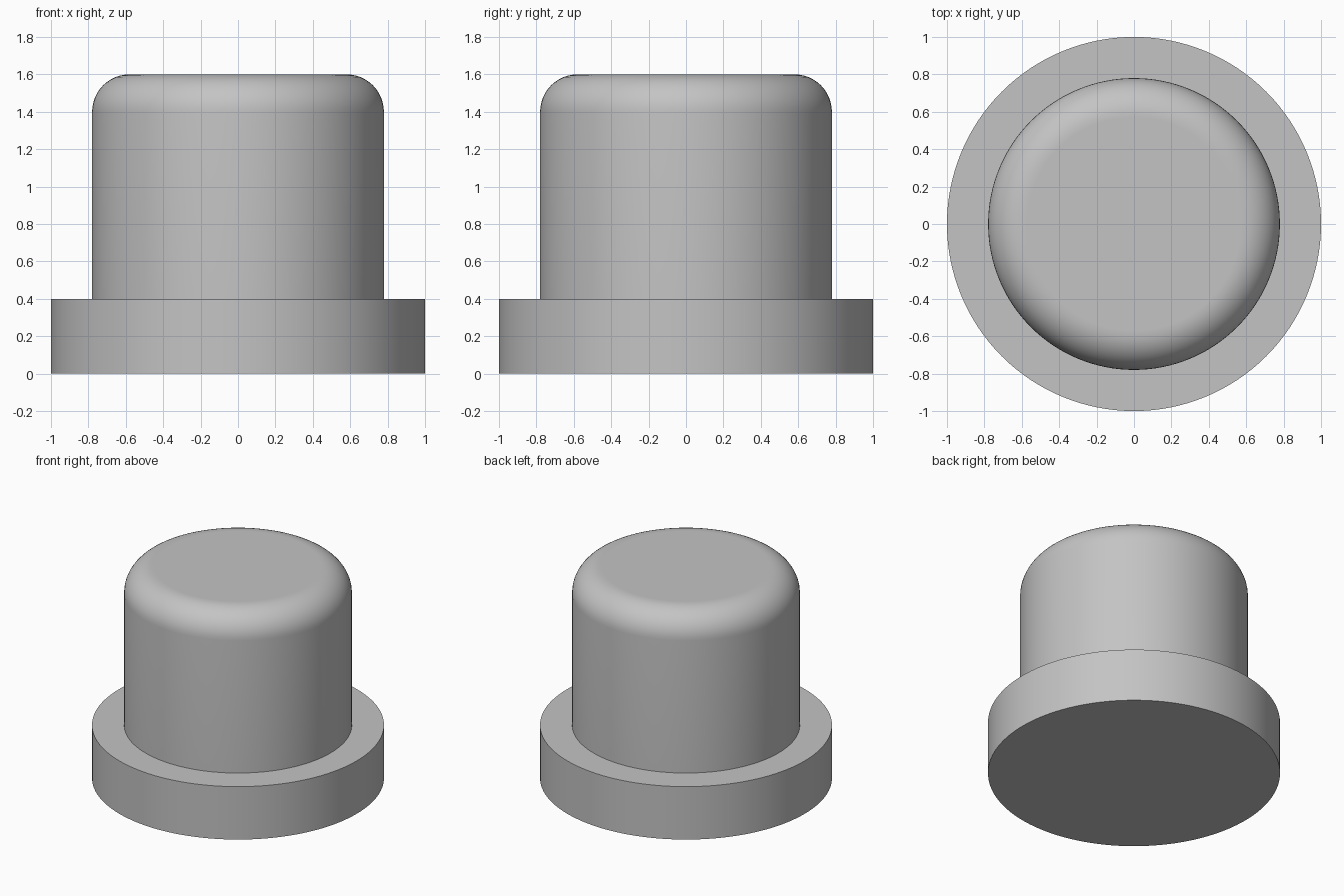
import bpy
import bmesh
from math import sin, cos, pi, radians

cube = bpy.data.objects.get("Cube")
if cube:
    bpy.data.objects.remove(cube, do_unlink=True)

SIDES = 128
FLANGE_RADIUS, FLANGE_TOP = 1.0, 0.4
BODY_RADIUS, BODY_TOP, FILLET = 0.78, 1.6, 0.2
FILLET_STEPS = 12

# Plain grey finish
grey = bpy.data.materials.new("Grey")
grey.use_nodes = True
colour = (0.55, 0.55, 0.55, 1)
grey.diffuse_color = colour
grey.node_tree.nodes["Principled BSDF"].inputs["Base Color"].default_value = colour


def lathe(name, profile):
    """Revolve (radius, height) points around z and cap both ends."""
    bm = bmesh.new()
    rings = []
    for radius, height in profile:
        angles = [2 * pi * i / SIDES for i in range(SIDES)]
        rings.append([bm.verts.new((radius * cos(a), radius * sin(a), height))
                      for a in angles])
    for low, high in zip(rings, rings[1:]):
        for i in range(SIDES):
            j = (i + 1) % SIDES
            bm.faces.new((low[i], low[j], high[j], high[i]))
    bm.faces.new(rings[0][::-1])
    bm.faces.new(rings[-1])
    mesh = bpy.data.meshes.new(name)
    bm.to_mesh(mesh)
    bm.free()
    mesh.materials.append(grey)
    obj = bpy.data.objects.new(name, mesh)
    bpy.context.collection.objects.link(obj)
    bpy.ops.object.select_all(action="DESELECT")
    obj.select_set(True)
    bpy.context.view_layer.objects.active = obj
    bpy.ops.object.shade_smooth_by_angle(angle=radians(30))
    return obj


# Wide flange, step, then a round body with a filleted top edge
profile = [(FLANGE_RADIUS, 0), (FLANGE_RADIUS, FLANGE_TOP), (BODY_RADIUS, FLANGE_TOP)]
for step in range(FILLET_STEPS + 1):
    a = pi / 2 * step / FILLET_STEPS
    profile.append((BODY_RADIUS - FILLET + FILLET * cos(a),
                    BODY_TOP - FILLET + FILLET * sin(a)))
# Narrow flat rim keeps the top face shading even
profile.append((BODY_RADIUS - FILLET - 0.01, BODY_TOP))
lathe("flanged_plug", profile)
